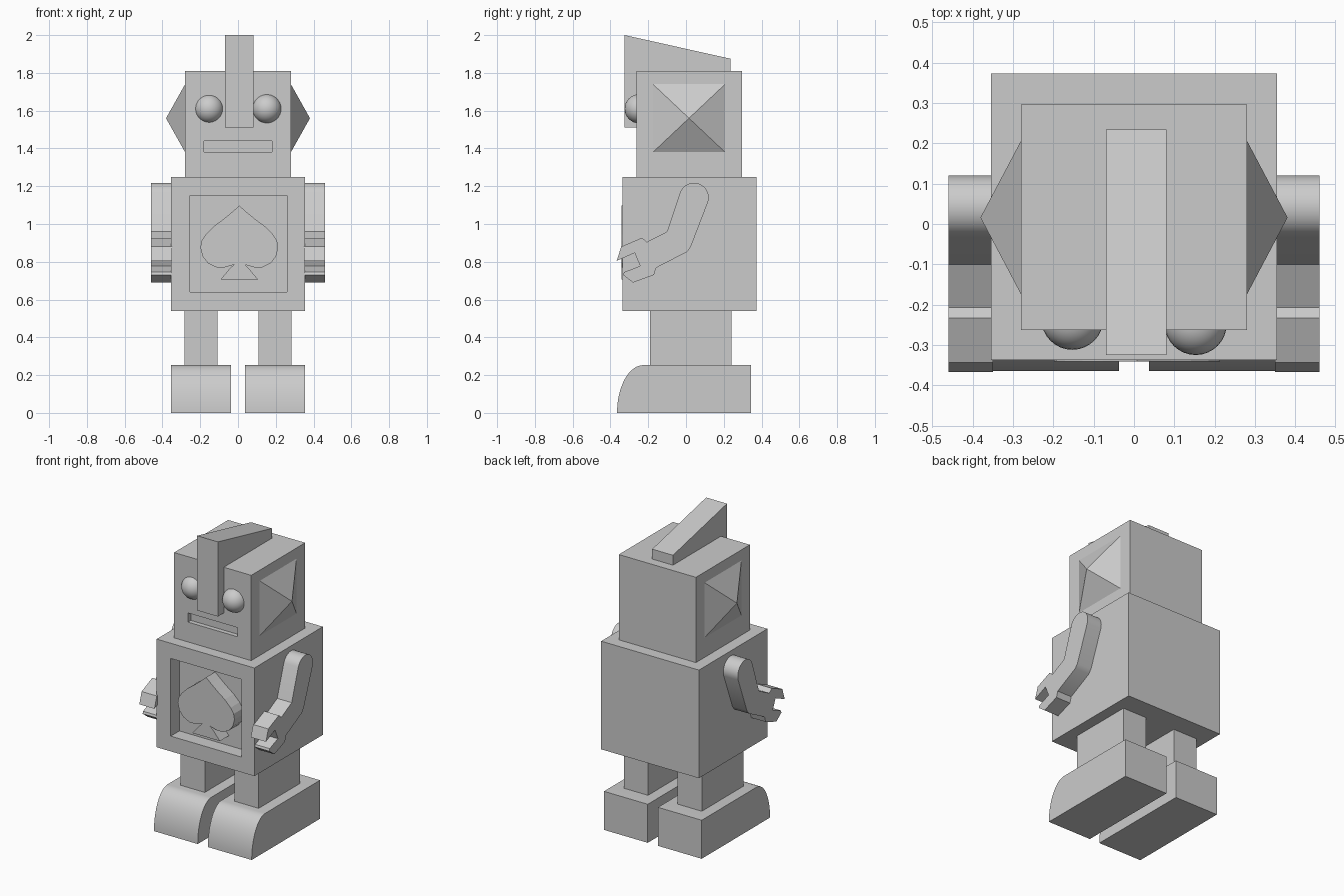
import bpy
import bmesh
import math
from mathutils import Vector

cube = bpy.data.objects.get("Cube")
if cube:
    bpy.data.objects.remove(cube, do_unlink=True)

GREY = (0.6, 0.6, 0.6, 1.0)
grey = bpy.data.materials.new("plain grey")
grey.use_nodes = True
grey.diffuse_color = GREY
grey.node_tree.nodes["Principled BSDF"].inputs["Base Color"].default_value = GREY


def finish(name, bm, smooth=False):
    bmesh.ops.recalc_face_normals(bm, faces=bm.faces[:])
    mesh = bpy.data.meshes.new(name)
    bm.to_mesh(mesh)
    bm.free()
    mesh.materials.append(grey)
    obj = bpy.data.objects.new(name, mesh)
    bpy.context.collection.objects.link(obj)
    if smooth:
        bpy.ops.object.select_all(action="DESELECT")
        obj.select_set(True)
        bpy.context.view_layer.objects.active = obj
        bpy.ops.object.shade_smooth_by_angle(angle=math.radians(30))
    return obj


def box(name, xs, ys, zs, recess=None):
    """Box from ranges; recess = (x range, z range, depth) sunk into the front."""
    bm = bmesh.new()
    bmesh.ops.create_cube(bm, size=1)
    for v in bm.verts:
        v.co = [r[0] if c < 0 else r[1] for c, r in zip(v.co, (xs, ys, zs))]
    if recess:
        rx, rz, depth = recess
        bm.normal_update()
        front = min(bm.faces, key=lambda f: f.calc_center_median().y)
        bmesh.ops.inset_individual(bm, faces=[front], thickness=0.01)
        mid = front.calc_center_median()
        for v in front.verts:
            v.co.x = rx[0] if v.co.x < mid.x else rx[1]
            v.co.z = rz[0] if v.co.z < mid.z else rz[1]
        floor = bmesh.ops.extrude_discrete_faces(bm, faces=[front])["faces"][0]
        for v in floor.verts:
            v.co.y += depth
    return finish(name, bm)


def prism(name, points, axis, start, end, smooth=False):
    """Extrude a profile along x (points are y, z) or along y (points are x, z)."""
    bm = bmesh.new()
    if axis == "x":
        verts = [bm.verts.new((start, a, b)) for a, b in points]
        move = Vector((end - start, 0, 0))
    else:
        verts = [bm.verts.new((a, start, b)) for a, b in points]
        move = Vector((0, end - start, 0))
    face = bm.faces.new(verts)
    out = bmesh.ops.extrude_face_region(bm, geom=[face], use_keep_orig=True)["geom"]
    for v in out:
        if isinstance(v, bmesh.types.BMVert):
            v.co += move
    return finish(name, bm, smooth)


def arc(cy, cz, ry, rz, a0, a1, steps):
    angles = [math.radians(a0 + (a1 - a0) * i / steps) for i in range(steps + 1)]
    return [(cy + ry * math.cos(a), cz + rz * math.sin(a)) for a in angles]


# Head, body and crest
box("head", (-0.28, 0.28), (-0.263, 0.297), (1.25, 1.81),
    recess=((-0.18, 0.18), (1.38, 1.44), 0.03))
box("body", (-0.355, 0.355), (-0.337, 0.373), (0.54, 1.25),
    recess=((-0.253, 0.26), (0.64, 1.15), 0.09))
prism("crest", [(-0.325, 1.51), (0.235, 1.51), (0.235, 1.875), (-0.325, 2.0)],
      "x", -0.07, 0.081)

# Spade emblem standing in the chest recess
half = [(0.035, 1.066), (0.085, 1.025), (0.135, 0.988), (0.178, 0.945), (0.2, 0.91),
        (0.206, 0.875), (0.195, 0.83), (0.167, 0.793), (0.12, 0.77), (0.08, 0.77),
        (0.028, 0.785), (0.05, 0.765), (0.1, 0.705)]
outline = [(0, 1.097)] + half + [(-x, z) for x, z in reversed(half)]
prism("chest_emblem", [(x + 0.007, z) for x, z in outline], "y", -0.341, -0.24)

# Arm profile: rounded shoulder, bent elbow and open claw
arm = arc(0.042, 1.14, 0.078, 0.078, -20, 160, 16) + [
    (-0.1, 0.96), (-0.207, 0.905), (-0.233, 0.927), (-0.343, 0.88), (-0.367, 0.805),
    (-0.272, 0.847), (-0.243, 0.778), (-0.328, 0.745), (-0.333, 0.73), (-0.28, 0.69),
    (-0.17, 0.73), (-0.158, 0.768), (0.005, 0.852), (0.025, 0.878)]

for side, s in (("left", 1), ("right", -1)):
    prism(side + "_arm", arm, "x", s * 0.35, s * 0.46, smooth=True)

    # Legs and rounded-toe feet
    box(side + "_leg", sorted((s * 0.108, s * 0.283)), (-0.19, 0.24), (0.25, 0.545))
    foot = [(0.344, 0), (0.344, 0.253)] + arc(-0.225, 0, 0.14, 0.253, 90, 180, 16)
    prism(side + "_foot", foot, "x", s * 0.037, s * 0.355, smooth=True)

    # Pyramid ears
    bm = bmesh.new()
    base = [bm.verts.new((s * 0.28, y, z)) for y, z in
            ((-0.175, 1.38), (0.207, 1.38), (0.207, 1.74), (-0.175, 1.74))]
    tip = bm.verts.new((s * 0.381, 0.016, 1.56))
    bm.faces.new(base)
    for i in range(4):
        bm.faces.new((base[i], base[(i + 1) % 4], tip))
    finish(side + "_ear", bm)

    # Ball eyes
    bm = bmesh.new()
    bmesh.ops.create_uvsphere(bm, u_segments=32, v_segments=16, radius=0.077)
    centre = Vector((0.153, -0.248, 1.61) if s > 0 else (-0.153, -0.235, 1.61))
    bmesh.ops.translate(bm, verts=bm.verts[:], vec=centre)
    finish(side + "_eye", bm, smooth=True)
